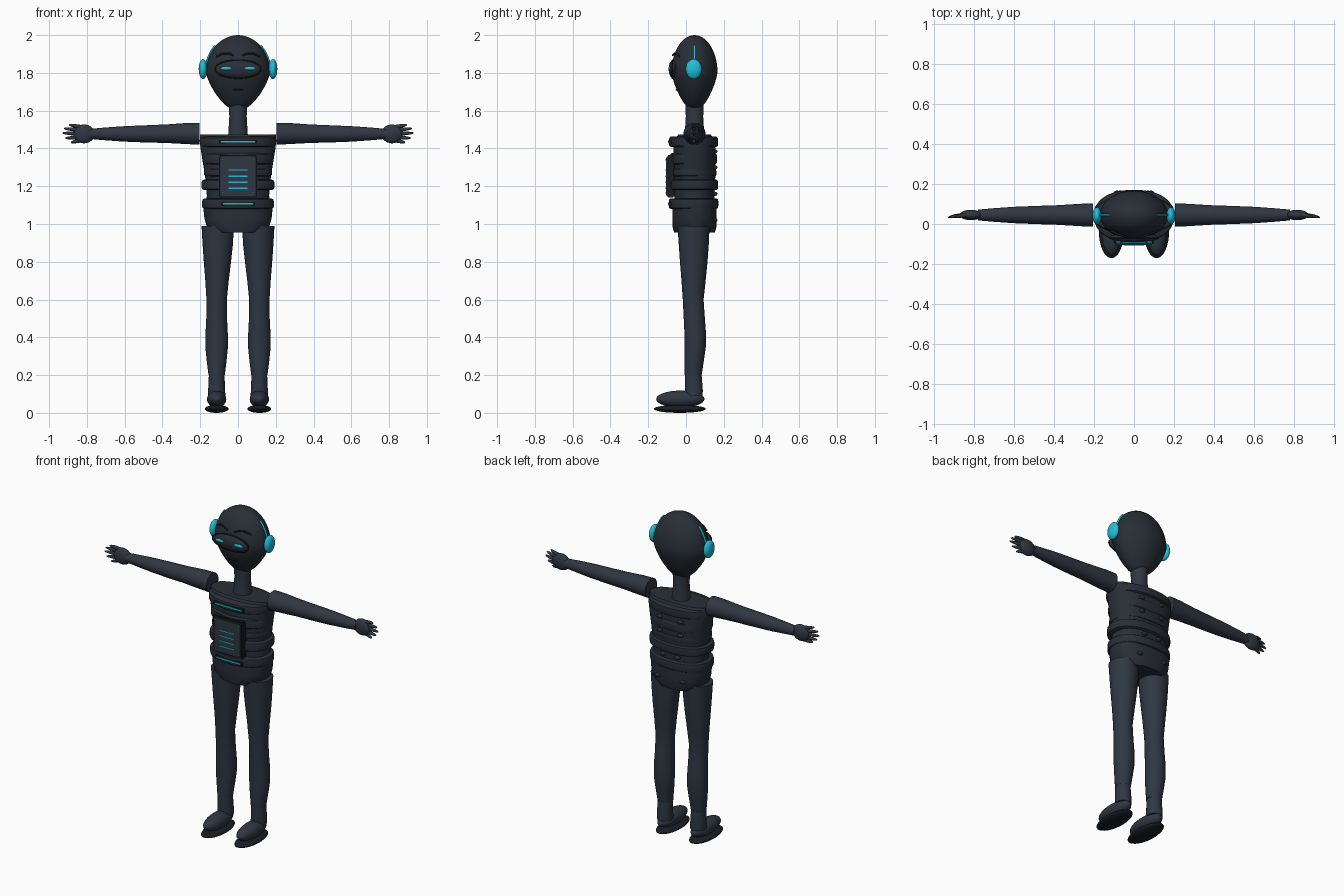
import bpy, bmesh, math
from mathutils import Vector

cube = bpy.data.objects.get("Cube")
if cube:
    bpy.data.objects.remove(cube)

CY = 0.045  # depth of the body axis


def material(name, rgb):
    m = bpy.data.materials.new(name)
    m.use_nodes = True
    m.diffuse_color = (*rgb, 1)
    m.node_tree.nodes["Principled BSDF"].inputs["Base Color"].default_value = (*rgb, 1)
    return m


SLATE = material("slate", (0.028, 0.038, 0.055))
CHARCOAL = material("charcoal", (0.022, 0.028, 0.038))
BLACK = material("near black", (0.010, 0.012, 0.016))
CYAN = material("cyan glow", (0.016, 0.52, 0.68))


def finish(name, bm, mat, smooth=True):
    bmesh.ops.recalc_face_normals(bm, faces=bm.faces)
    me = bpy.data.meshes.new(name)
    bm.to_mesh(me)
    bm.free()
    me.materials.append(mat)
    ob = bpy.data.objects.new(name, me)
    bpy.context.collection.objects.link(ob)
    if smooth:
        bpy.ops.object.select_all(action="DESELECT")
        ob.select_set(True)
        bpy.context.view_layer.objects.active = ob
        bpy.ops.object.shade_smooth_by_angle(angle=math.radians(40))
    return ob


def loft(name, sections, mat, axis="z", power=2.0, n=32):
    """Sections: (position, centre u, centre v, radius u, radius v)."""
    bm = bmesh.new()
    rings = []
    for p, cu, cv, ru, rv in sections:
        ring = []
        for i in range(n):
            a = math.tau * i / n
            c, s = math.cos(a), math.sin(a)
            u = cu + ru * math.copysign(abs(c) ** (2 / power), c)
            v = cv + rv * math.copysign(abs(s) ** (2 / power), s)
            ring.append(bm.verts.new((u, v, p) if axis == "z" else (p, u, v)))
        rings.append(ring)
    for a, b in zip(rings, rings[1:]):
        for i in range(n):
            j = (i + 1) % n
            bm.faces.new((a[i], a[j], b[j], b[i]))
    bm.faces.new(rings[0])
    bm.faces.new(rings[-1])
    return finish(name, bm, mat)


def ellipsoid(name, centre, radii, mat, shape=None, seg=32):
    bm = bmesh.new()
    bmesh.ops.create_uvsphere(bm, u_segments=seg, v_segments=seg // 2, radius=1)
    for v in bm.verts:
        k = shape(v.co.z) if shape else 1
        v.co = Vector((v.co.x * radii[0] * k, v.co.y * radii[1] * k, v.co.z * radii[2])) + Vector(centre)
    return finish(name, bm, mat)


def box(name, centre, size, mat, bevel=0.0):
    bm = bmesh.new()
    bmesh.ops.create_cube(bm, size=1)
    for v in bm.verts:
        v.co = Vector(a * b for a, b in zip(v.co, size)) + Vector(centre)
    if bevel:
        bmesh.ops.bevel(bm, geom=bm.edges[:], offset=bevel, segments=2, affect="EDGES")
    return finish(name, bm, mat, False)


def tube(name, points, radius, mat):
    cu = bpy.data.curves.new(name, "CURVE")
    cu.dimensions = "3D"
    cu.bevel_depth = radius
    cu.bevel_resolution = 2
    cu.use_fill_caps = True
    sp = cu.splines.new("POLY")
    sp.points.add(len(points) - 1)
    for q, p in zip(sp.points, points):
        q.co = (*p, 1)
    cu.materials.append(mat)
    ob = bpy.data.objects.new(name, cu)
    bpy.context.collection.objects.link(ob)
    return ob


# Head: an egg that narrows to the chin
HEAD = (0.17, 0.122, 0.2)
HEAD_Z = 1.8


def egg(t):
    return 1 + 0.3 * min(t, 0)


def head_radius(z):
    t = (z - HEAD_Z) / HEAD[2]
    return egg(t) * math.sqrt(max(0, 1 - t * t))


def face_y(x, z):
    k = head_radius(z)
    return CY - HEAD[1] * k * math.sqrt(max(0, 1 - (x / (HEAD[0] * k)) ** 2))


ellipsoid("head", (0, CY, HEAD_Z), HEAD, CHARCOAL, egg, 48)
loft("neck", [(1.44, 0, CY, .054, .054), (1.5, 0, CY, .05, .05), (1.57, 0, CY, .046, .046),
              (1.66, 0, CY, .05, .05)], SLATE)

# Face: visor, eyes, brows and mouth
ellipsoid("visor", (0, -.068, 1.82), (.122, .024, .048), CHARCOAL)
tube("visor_rim", [(.122 * math.cos(math.tau * i / 32), -.072, 1.82 + .048 * math.sin(math.tau * i / 32))
                   for i in range(33)], .004, BLACK)
tube("mouth", [(x, face_y(x, 1.71) - .004, 1.71) for x in (-.027, 0, .027)], .0035, BLACK)
for s, side in ((1, "left"), (-1, "right")):
    ellipsoid(f"{side}_eye", (s * .062, -.086, 1.824), (.032, .008, .01), CYAN, seg=16)
    brow = [(.025, 1.893), (.05, 1.903), (.08, 1.903), (.115, 1.887)]
    tube(f"{side}_brow", [(s * x, face_y(x, z) - .008, z) for x, z in brow], .005, BLACK)
    # Ear disc and the strip rising from it
    ellipsoid(f"{side}_ear", (s * .185, CY - .004, 1.82), (.023, .043, .053), CYAN)
    tube(f"{side}_ear_strip", [(s * (HEAD[0] * head_radius(z) + .002), CY, z)
                               for z in (1.82, 1.86, 1.89, 1.92, 1.945)], .006, CYAN)

# Torso and pelvis
loft("torso", [(1.07, 0, CY, .172, .108), (1.15, 0, CY, .165, .106), (1.22, 0, CY, .17, .109),
               (1.3, 0, CY, .182, .112), (1.4, 0, CY, .198, .112), (1.44, 0, CY, .203, .108),
               (1.475, 0, CY, .2, .085)], CHARCOAL, power=2.4, n=48)
loft("pelvis", [(.955, 0, CY, .12, .108), (.985, 0, CY, .165, .116), (1.03, 0, CY, .178, .117),
                (1.09, 0, CY, .184, .117)], CHARCOAL, power=2.4, n=48)


def band(name, z, half, rx, ry):
    """Soft-edged ring around the trunk."""
    profile = [(-1, .93), (-.8, .985), (-.4, 1), (.4, 1), (.8, .985), (1, .93)]
    loft(name, [(z + half * h, 0, CY - .005, rx * k, ry * k) for h, k in profile],
         CHARCOAL, power=2.3, n=48)


band("collar_band", 1.435, .027, .2, .13)
band("chest_band", 1.345, .03, .187, .124)
band("rib_band", 1.272, .02, .18, .121)
band("waist_band", 1.207, .028, .193, .13)
band("belt", 1.108, .028, .19, .131)

# Small pads on the back
for i, (x, z) in enumerate([(.07, 1.385), (.07, 1.3), (.05, 1.16), (.085, 1.02)]):
    for s, side in ((1, "left"), (-1, "right")):
        ellipsoid(f"{side}_back_pad_{i}", (s * x, CY + .108, z), (.018, .014, .011), CHARCOAL, seg=16)

# Chest panel with its read-out lines and corner studs
box("panel_frame", (0, -.08, 1.252), (.2, .04, .225), BLACK, .006)
box("panel_face", (0, -.084, 1.252), (.184, .042, .209), SLATE, .004)
for i in range(4):
    box(f"panel_line_{i}", (0, -.106, 1.285 - i * .032), (.1, .005, .006), CYAN)
for x in (-.08, .08):
    for z in (1.165, 1.34):
        ellipsoid("panel_stud", (x, -.105, z), (.005, .004, .005), CYAN, seg=12)

# Glowing strips on collar and belt
for name, z, w in (("collar", 1.435, .18), ("belt", 1.106, .16)):
    box(f"{name}_strip_mount", (0, -.085, z), (w + .02, .015, .019), BLACK)
    box(f"{name}_strip", (0, -.089, z), (w, .015, .008), CYAN)

for s, side in ((1, "left"), (-1, "right")):
    # Arm from flat shoulder cap to wrist
    arm = [(.205, 1.478, .058), (.27, 1.479, .056), (.38, 1.478, .049), (.5, 1.477, .045),
           (.6, 1.477, .041), (.7, 1.477, .034), (.78, 1.477, .027)]
    loft(f"{side}_arm", [(s * x, CY, z, r, r) for x, z, r in arm], SLATE, "x")
    ellipsoid(f"{side}_hand", (s * .815, CY, 1.477), (.057, .026, .05), SLATE)
    # Fingers and thumb, gently curled
    fingers = [(.895, 1.514, 1.525), (.922, 1.497, 1.506), (.93, 1.477, 1.482),
               (.915, 1.458, 1.455), (.885, 1.442, 1.432)]
    for i, (tip, z0, z1) in enumerate(fingers):
        root, path = .835, []
        for t, r in ((0, .011), (.35, .0105), (.65, .009), (.9, .006), (1, .002)):
            path.append((s * (root + (tip - root) * t), CY - .012 * t * t,
                         z0 + (z1 - z0) * t, r, r))
        loft(f"{side}_finger_{i}", path, SLATE, "x", n=12)

    # Leg with thigh, knee and calf
    leg = [(.99, .108, .04, .085, .085), (.9, .107, .041, .081, .08), (.8, .109, .041, .072, .073),
           (.7, .111, .04, .062, .064), (.6, .113, .038, .054, .055), (.5, .113, .044, .055, .056),
           (.42, .113, .049, .059, .057), (.35, .113, .049, .06, .056), (.28, .113, .044, .053, .051),
           (.2, .113, .038, .043, .045)]
    loft(f"{side}_leg", [(z, s * x, y, rx, ry) for z, x, y, rx, ry in leg], SLATE)
    loft(f"{side}_ankle", [(.09, s * .113, .042, .046, .046), (.12, s * .113, .042, .045, .047),
                           (.21, s * .113, .038, .041, .044)], SLATE)
    # Foot and flat sole
    ellipsoid(f"{side}_foot", (s * .113, -.03, .073), (.051, .128, .045), SLATE)
    ellipsoid(f"{side}_sole", (s * .113, -.033, .021), (.063, .138, .021), BLACK)
